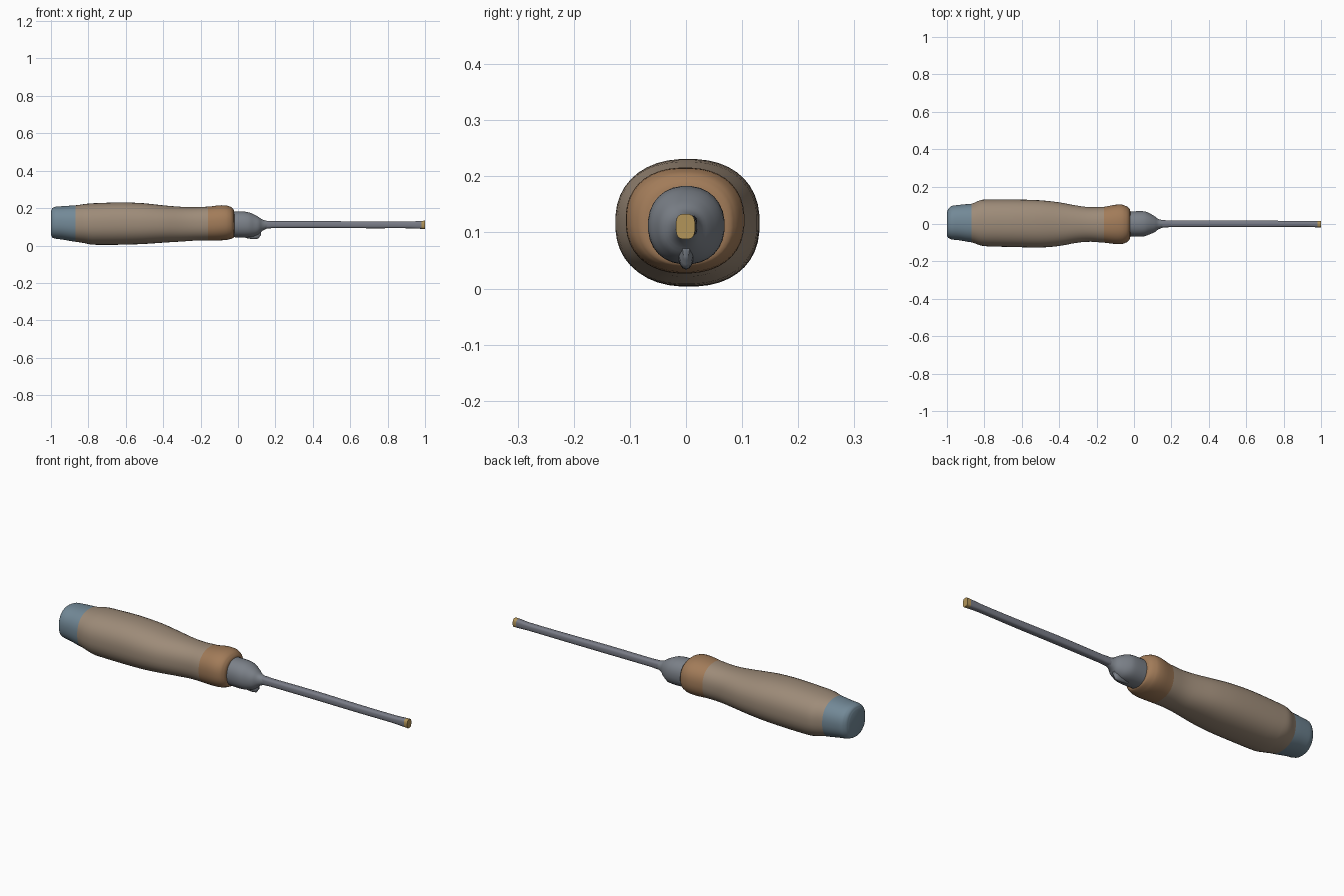
import bpy, bmesh, math

if "Cube" in bpy.data.objects:
    bpy.data.objects.remove(bpy.data.objects["Cube"])

def material(name, rgb):
    m = bpy.data.materials.new(name)
    m.diffuse_color = (*rgb, 1)
    m.use_nodes = True
    m.node_tree.nodes["Principled BSDF"].inputs["Base Color"].default_value = m.diffuse_color
    return m

def loft(name, stations, mat, sides=40, power=2.3, cap_start=False, cap_end=False, steps=3):
    """Skin rings along x; station = (x, y_min, y_max, z_min, z_max)."""
    # Catmull-Rom rows between the stations
    rows = []
    n = len(stations)
    for i in range(n - 1):
        p = [stations[max(0, min(n - 1, i + k))] for k in (-1, 0, 1, 2)]
        for s in range(steps):
            t = s / steps
            row = [0.5 * (2 * b + (c - a) * t + (2 * a - 5 * b + 4 * c - d) * t * t
                          + (3 * b - a - 3 * c + d) * t ** 3) for a, b, c, d in zip(*p)]
            row[0] = p[1][0] + (p[2][0] - p[1][0]) * t
            rows.append(row)
    rows.append(stations[-1])
    bm = bmesh.new()
    rings = []
    for x, y0, y1, z0, z1 in rows:
        ring = []
        for k in range(sides):
            a = 2 * math.pi * (k + 0.5) / sides
            c, s = math.cos(a), math.sin(a)
            u = math.copysign(abs(c) ** (2 / power), c)
            v = math.copysign(abs(s) ** (2 / power), s)
            ring.append(bm.verts.new((x, (y0 + y1) / 2 + u * (y1 - y0) / 2,
                                      (z0 + z1) / 2 + v * (z1 - z0) / 2)))
        rings.append(ring)
    for a, b in zip(rings, rings[1:]):
        for k in range(sides):
            j = (k + 1) % sides
            bm.faces.new((a[k], a[j], b[j], b[k]))
    if cap_start:
        bm.faces.new(rings[0])
    if cap_end:
        bm.faces.new(rings[-1])
    bmesh.ops.recalc_face_normals(bm, faces=bm.faces)
    me = bpy.data.meshes.new(name)
    bm.to_mesh(me)
    bm.free()
    ob = bpy.data.objects.new(name, me)
    bpy.context.collection.objects.link(ob)
    me.materials.append(mat)
    bpy.ops.object.select_all(action='DESELECT')
    ob.select_set(True)
    bpy.context.view_layer.objects.active = ob
    bpy.ops.object.shade_smooth_by_angle(angle=math.radians(45))
    return ob

wood = material("worn_wood", (0.34, 0.26, 0.19))
orange = material("orange_wood", (0.36, 0.20, 0.10))
blue = material("blue_paint", (0.17, 0.25, 0.31))
steel = material("dull_steel", (0.20, 0.22, 0.25))
dark = material("blade_steel", (0.19, 0.20, 0.24))
gold = material("brass_tip", (0.45, 0.30, 0.10))

# Rounded butt cap
loft("butt_cap", [(-1.0, -.065, .065, .055, .185), (-.993, -.075, .082, .042, .2),
                  (-.975, -.083, .097, .036, .208), (-.93, -.088, .103, .03, .211),
                  (-.87, -.098, .108, .02, .215)], blue, cap_start=True)

# Main grip with a swelling belly and a narrow waist
loft("handle", [(-.87, -.098, .108, .02, .215), (-.82, -.115, .128, .012, .222),
                (-.78, -.12, .131, .004, .226), (-.62, -.124, .131, .004, .231),
                (-.5, -.126, .127, .008, .226), (-.4, -.118, .116, .015, .215),
                (-.3, -.1, .098, .021, .207), (-.23, -.095, .09, .026, .205),
                (-.16, -.1, .092, .027, .208)], wood)

# Flared front end of the grip, closing onto the ferrule
loft("handle_shoulder", [(-.16, -.1, .092, .027, .208), (-.1, -.107, .103, .027, .215),
                         (-.06, -.106, .103, .03, .214), (-.035, -.096, .092, .036, .205),
                         (-.022, -.08, .08, .042, .19), (-.018, -.06, .06, .055, .17)], orange)

# Metal ferrule tapering to the shaft
loft("ferrule", [(-.03, -.066, .067, .044, .183), (.03, -.068, .069, .043, .182),
                 (.06, -.065, .067, .044, .177), (.085, -.055, .057, .048, .167),
                 (.11, -.045, .042, .06, .153), (.13, -.029, .027, .078, .139),
                 (.16, -.018, .02, .092, .131)], steel, sides=28, power=2.2)

# Small lug under the ferrule
loft("ferrule_lug", [(.04, -.014, .014, .04, .09), (.08, -.014, .014, .034, .09),
                     (.108, -.012, .012, .037, .09), (.122, -.006, .006, .055, .09)],
     steel, sides=14, power=2.2, cap_start=True, cap_end=True)

# Long slender blade
loft("blade", [(.15, -.019, .021, .091, .132), (.2, -.017, .019, .093, .13),
               (.45, -.017, .02, .093, .131), (.7, -.017, .018, .092, .128),
               (.92, -.016, .017, .092, .128), (.98, -.018, .017, .089, .132)],
     dark, sides=16, power=3.2)

# Flat brass-coloured tip
loft("blade_tip", [(.98, -.018, .017, .089, .132), (1.0, -.018, .016, .088, .133)],
     gold, sides=16, power=3.2, cap_end=True, steps=1)
